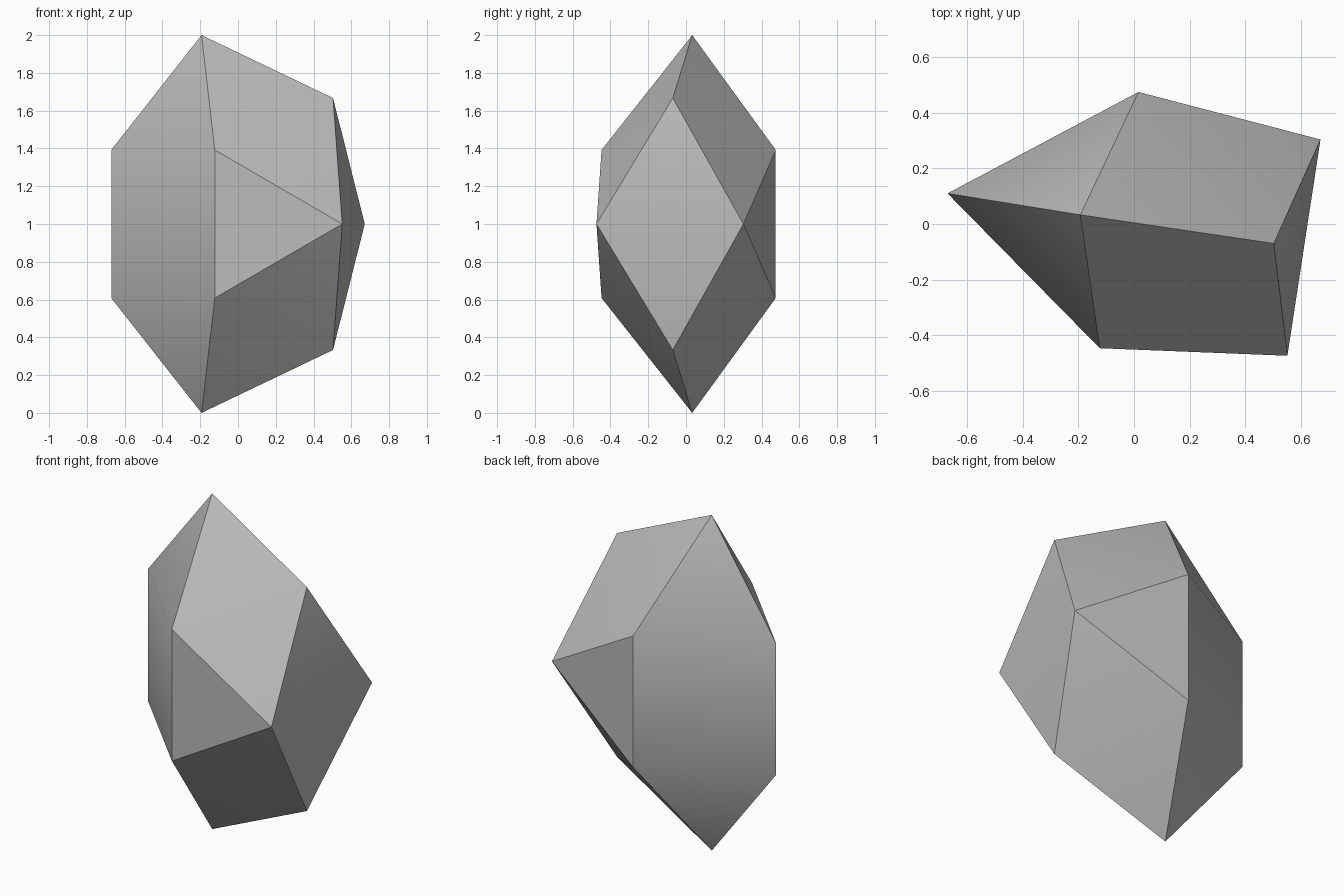
import bpy
import bmesh
import math

cube = bpy.data.objects.get("Cube")
if cube:
    bpy.data.objects.remove(cube, do_unlink=True)

# Stone colour
stone = bpy.data.materials.new("stone_grey")
stone.use_nodes = True
colour = (0.5, 0.5, 0.5, 1)
stone.diffuse_color = colour
stone.node_tree.nodes["Principled BSDF"].inputs["Base Color"].default_value = colour

# Corners of the upper half: x, y, height above the middle
corners = [
    (-0.193, 0.033, 1.0),    # tip
    (-0.671, 0.11, 0.392),   # left-hand edge
    (-0.123, -0.447, 0.392), # front edge
    (0.016, 0.475, 0.392),   # back edge
    (0.503, -0.07, 0.667),   # shoulder
    (0.552, -0.474, 0.0),    # front point
    (0.671, 0.304, 0.0),     # back point
]

# Convex boulder, mirrored about its middle
bm = bmesh.new()
for x, y, h in corners:
    for side in ((1, -1) if h else (1,)):
        bm.verts.new((x, y, 1 + side * h))
bmesh.ops.convex_hull(bm, input=bm.verts)
bmesh.ops.dissolve_limit(bm, angle_limit=math.radians(1),
                         verts=bm.verts, edges=bm.edges)
bmesh.ops.recalc_face_normals(bm, faces=bm.faces)

mesh = bpy.data.meshes.new("boulder")
bm.to_mesh(mesh)
bm.free()
mesh.materials.append(stone)
boulder = bpy.data.objects.new("boulder", mesh)
bpy.context.collection.objects.link(boulder)

# Soften only the shallow edges
bpy.ops.object.select_all(action="DESELECT")
boulder.select_set(True)
bpy.context.view_layer.objects.active = boulder
bpy.ops.object.shade_smooth_by_angle(angle=math.radians(30))
